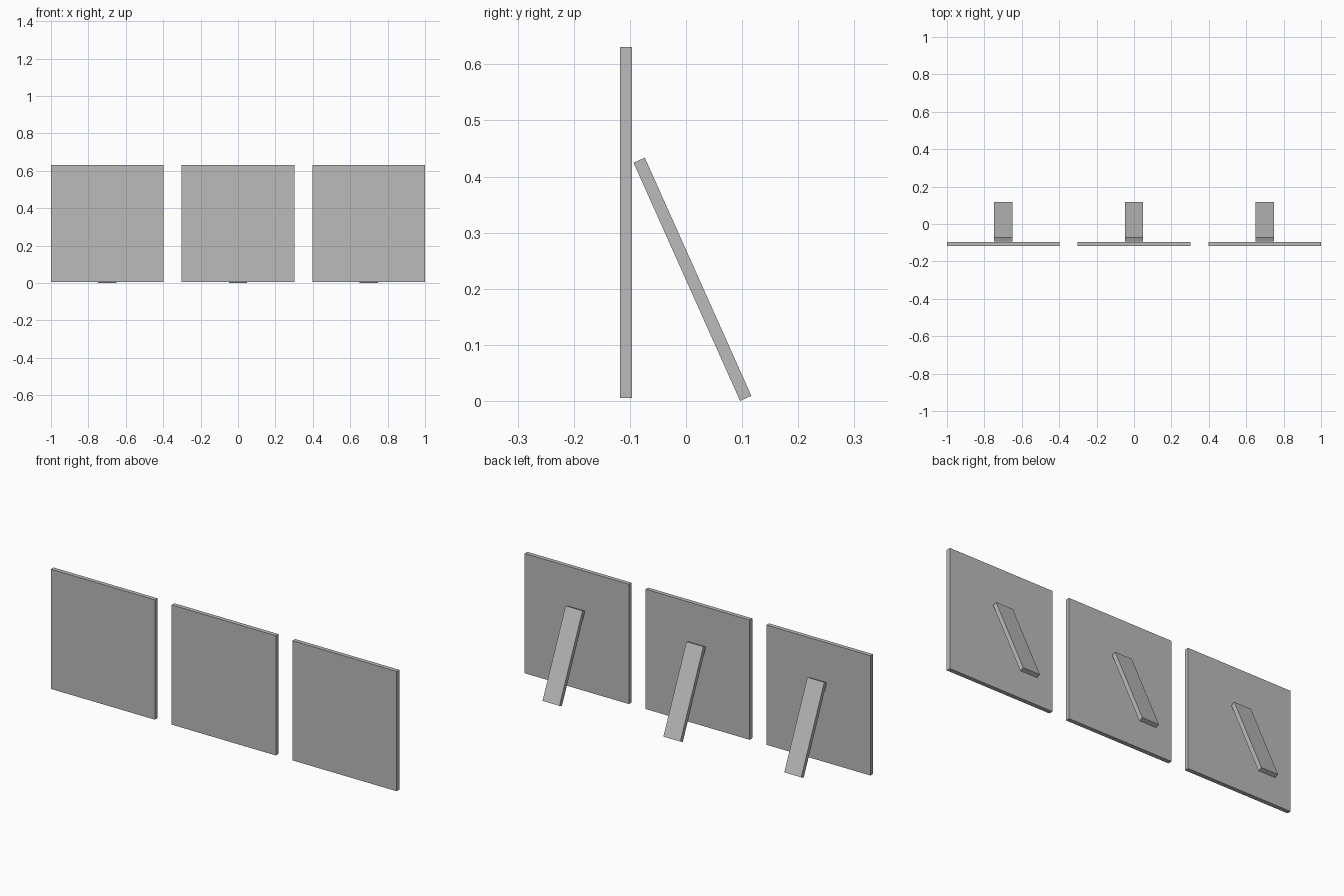
import bpy
import math

cube = bpy.data.objects.get("Cube")
if cube:
    bpy.data.objects.remove(cube, do_unlink=True)

# Single plain grey for every part
grey = bpy.data.materials.new("plain_grey")
grey.use_nodes = True
colour = (0.5, 0.5, 0.5, 1.0)
grey.diffuse_color = colour
grey.node_tree.nodes["Principled BSDF"].inputs["Base Color"].default_value = colour


def box(name, size, location, tilt=0.0):
    bpy.ops.mesh.primitive_cube_add(size=1, location=location)
    obj = bpy.context.object
    obj.name = name
    obj.scale = size
    bpy.ops.object.transform_apply(location=False, rotation=False, scale=True)
    obj.rotation_euler.x = tilt
    obj.data.materials.append(grey)
    return obj


# Three upright boards, each propped by a leaning strut behind it
for side, x in (("right", -0.699), ("middle", 0.0), ("left", 0.699)):
    box(f"{side}_board", (0.602, 0.022, 0.626), (x, -0.107, 0.318))
    box(f"{side}_strut", (0.098, 0.022, 0.465), (x, 0.0115, 0.217), math.radians(24.1))
